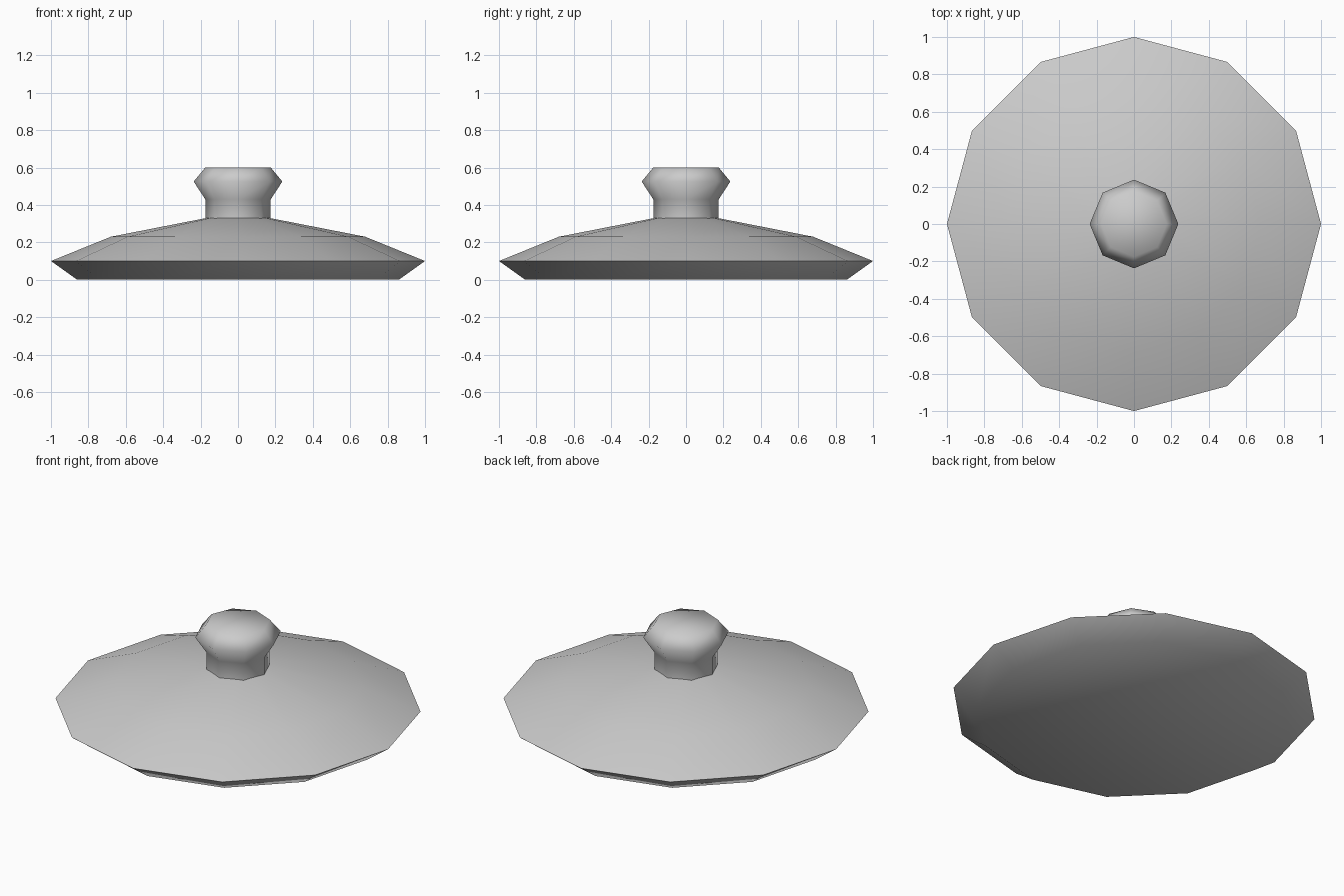
import bpy
import bmesh
import math

cube = bpy.data.objects.get("Cube")
if cube:
    bpy.data.objects.remove(cube)

grey = bpy.data.materials.new("light_grey")
grey.use_nodes = True
colour = (0.6, 0.6, 0.6, 1)
grey.diffuse_color = colour
grey.node_tree.nodes["Principled BSDF"].inputs["Base Color"].default_value = colour


def turned(name, sides, profile, sharp_rings=()):
    """Closed, smooth turned part from (radius, height) points, bottom to top."""
    bm = bmesh.new()
    rings = []
    for r, z in profile:
        angles = [math.tau * i / sides for i in range(sides)]
        rings.append([bm.verts.new((r * math.cos(a), r * math.sin(a), z)) for a in angles])
    for low, high in zip(rings, rings[1:]):
        for i in range(sides):
            j = (i + 1) % sides
            bm.faces.new((low[i], low[j], high[j], high[i]))
    bm.faces.new(rings[0][::-1])
    bm.faces.new(rings[-1])
    for face in bm.faces:
        face.smooth = True
    for k in sharp_rings:
        for i in range(sides):
            bm.edges.get((rings[k][i], rings[k][i - 1])).smooth = False
    mesh = bpy.data.meshes.new(name)
    bm.to_mesh(mesh)
    bm.free()
    mesh.materials.append(grey)
    obj = bpy.data.objects.new(name, mesh)
    bpy.context.collection.objects.link(obj)
    return obj


# Twelve-sided lid with a crisp rim
turned("lid", 12, [(0.86, 0), (1, 0.1), (0.68, 0.23), (0.17, 0.33)], sharp_rings=(1,))

# Eight-sided flared knob
turned("knob", 8, [(0.175, 0.325), (0.175, 0.43), (0.237, 0.525), (0.175, 0.6)], sharp_rings=(0,))
